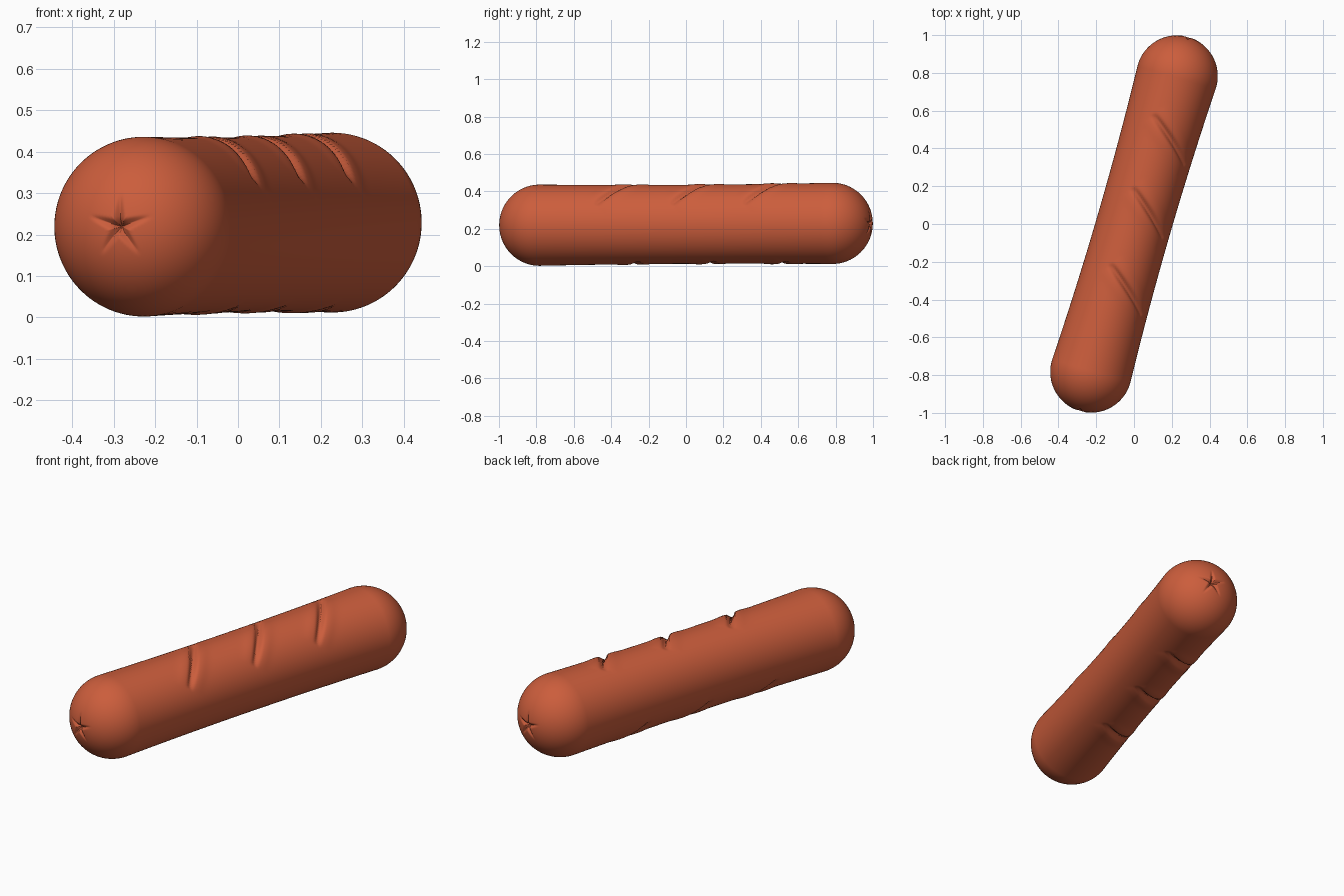
import bpy, bmesh, math
from mathutils import Vector

if "Cube" in bpy.data.objects:
    bpy.data.objects.remove(bpy.data.objects["Cube"])

HALF = 0.815                      # half length of the straight part
CAP = 0.216                       # end cap radius
AROUND, BODY, CAPN = 120, 200, 36
TILT = math.radians(16.2)         # the sausage lies diagonally
AXIS = Vector((math.sin(TILT), math.cos(TILT), 0))
SIDE = Vector((math.cos(TILT), -math.sin(TILT), 0))
SLITS = [0.585, 0.182, -0.24]     # where each slit starts along the axis


def slit_offset(s, phi):
    """Diagonal scored slits on top, repeated half a turn round underneath."""
    out = 0.0
    for turn in (0, math.pi):
        a = (phi - turn + math.pi) % (2 * math.pi) - math.pi
        u = a * 0.21
        for s0 in SLITS:
            ds, du = -0.215, 0.285
            ln = math.hypot(ds, du)
            ps, pu = s - s0, u + 0.065
            along = (ps * ds + pu * du) / (ln * ln)
            across = (ps * du - pu * ds) / ln
            if not 0 < along < 1:
                continue
            fade = math.sin(math.pi * along) ** 0.6
            groove = max(0, 1 - abs(across) / 0.022)
            lip = math.exp(-((abs(across) - 0.045) / 0.03) ** 2)
            out += fade * (0.004 * lip - 0.028 * groove)
    return out


def star_offset(theta, phi):
    """Five-armed pucker at each tip."""
    rho = CAP * theta
    if rho > 0.08:
        return 0.0
    fade = 1 - rho / 0.08
    step = 2 * math.pi / 5
    a = (phi + step / 2) % step - step / 2
    arm = max(0, 1 - rho * abs(math.sin(a)) / (0.006 + 0.012 * fade))
    return -0.018 * fade * arm - 0.012 * max(0, 1 - rho / 0.02)


def surface(s, theta, phi, end):
    """Point on the skin; theta is the angle from the tip on a cap."""
    k = min(1, abs(s) / HALF) ** 2
    wide = 0.198 + (CAP - 0.198) * k
    high = 0.211 + 0.006 * k
    grow = 1.0
    z0 = 0.224 + 0.006 * s
    if end:
        grow = 1 + star_offset(theta, phi) / CAP
        s = end * (HALF + CAP * math.cos(theta) * grow)
        grow *= math.sin(theta)
    else:
        grow += slit_offset(s, phi) / 0.21
    p = AXIS * s + SIDE * (wide * grow * math.sin(phi))
    p.z = z0 + high * grow * math.cos(phi)
    return p


# rows from one tip to the other
cap_rows = [math.pi / 2 * (i / CAPN) ** 1.3 for i in range(1, CAPN)]
rows = [(-HALF, t, -1) for t in cap_rows]
rows += [(-HALF + 2 * HALF * i / BODY, 0, 0) for i in range(BODY + 1)]
rows += [(HALF, t, 1) for t in reversed(cap_rows)]

bm = bmesh.new()
rings = [[bm.verts.new(surface(s, t, 2 * math.pi * j / AROUND, e))
          for j in range(AROUND)] for s, t, e in rows]
tips = [bm.verts.new(surface(e * HALF, 0, 0, e)) for e in (-1, 1)]
for j in range(AROUND):
    n = (j + 1) % AROUND
    for a, b in zip(rings, rings[1:]):
        bm.faces.new((a[j], a[n], b[n], b[j]))
    bm.faces.new((tips[0], rings[0][n], rings[0][j]))
    bm.faces.new((tips[1], rings[-1][j], rings[-1][n]))
bmesh.ops.recalc_face_normals(bm, faces=bm.faces)
for f in bm.faces:
    f.smooth = True

mesh = bpy.data.meshes.new("sausage")
bm.to_mesh(mesh)
bm.free()
mat = bpy.data.materials.new("sausage red brown")
mat.diffuse_color = (0.60, 0.11, 0.045, 1)
mat.use_nodes = True
mat.node_tree.nodes["Principled BSDF"].inputs["Base Color"].default_value = mat.diffuse_color
mesh.materials.append(mat)
sausage = bpy.data.objects.new("sausage", mesh)
bpy.context.collection.objects.link(sausage)
